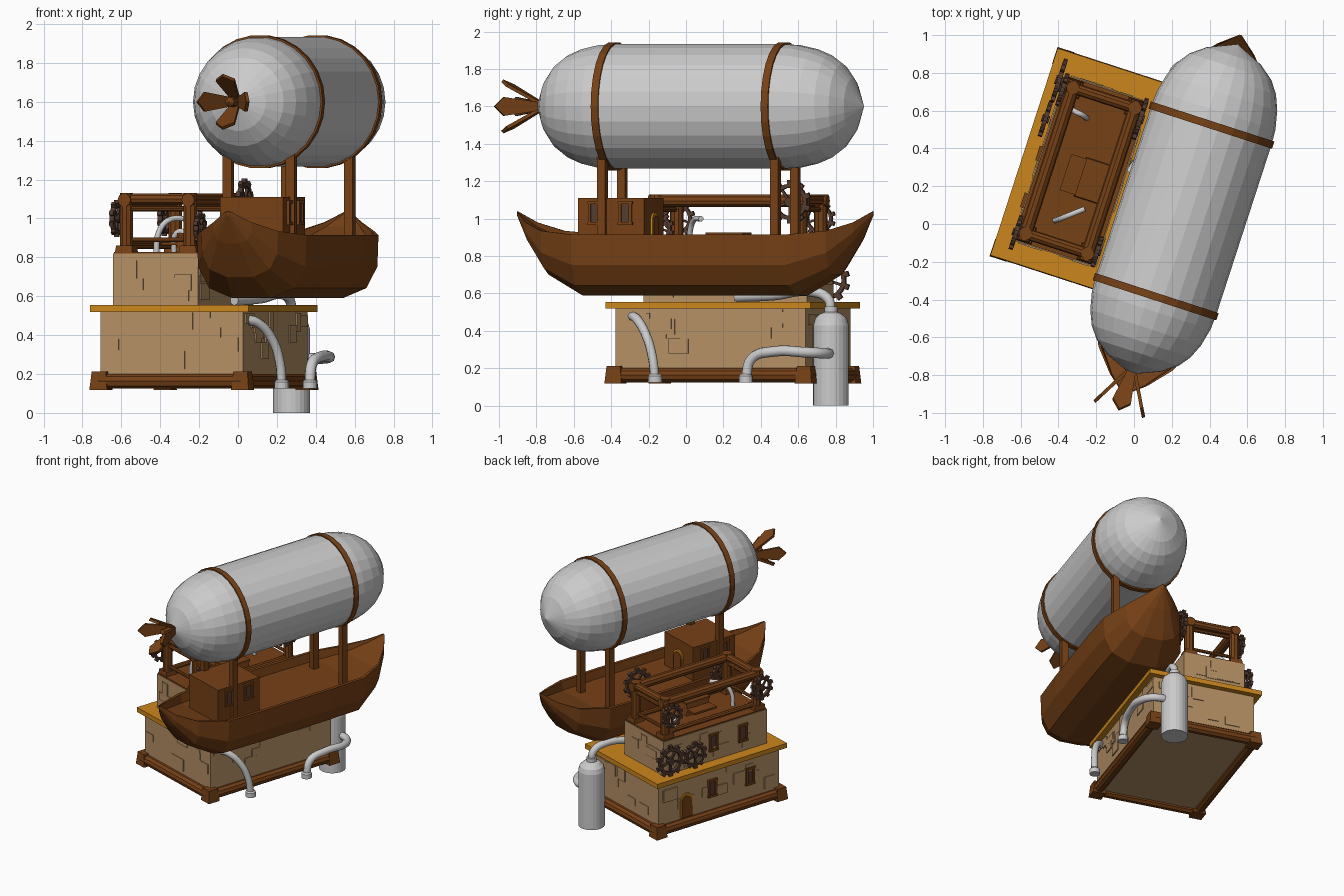
import bpy, bmesh, math, random
from mathutils import Matrix, Vector

if "Cube" in bpy.data.objects:
    bpy.data.objects.remove(bpy.data.objects["Cube"])

random.seed(4)
# Everything is built on straight axes, then turned 18 degrees about z
TURN = Matrix.Rotation(math.radians(-18), 4, 'Z')
ALONG_Y = Matrix.Rotation(math.radians(-90), 4, 'X')
ALONG_X = Matrix.Rotation(math.radians(90), 4, 'Y')
T = Matrix.Translation


def material(name, rgb):
    m = bpy.data.materials.new(name)
    m.diffuse_color = (*rgb, 1)
    m.use_nodes = True
    m.node_tree.nodes["Principled BSDF"].inputs["Base Color"].default_value = m.diffuse_color
    return m


WOOD = material("wood", (.18, .052, .008))
STONE = material("stone", (.46, .28, .13))
GOLD = material("gold", (.60, .24, .012))
DARK = material("dark_metal", (.09, .045, .03))


def finish(name, bm, mat=None):
    bmesh.ops.remove_doubles(bm, verts=bm.verts, dist=1e-5)
    bmesh.ops.recalc_face_normals(bm, faces=bm.faces)
    bm.transform(TURN)
    me = bpy.data.meshes.new(name)
    bm.to_mesh(me)
    bm.free()
    ob = bpy.data.objects.new(name, me)
    bpy.context.collection.objects.link(ob)
    if mat:
        me.materials.append(mat)
    return ob


def box(bm, c, s, M=Matrix(), taper=1.0):
    vs = bmesh.ops.create_cube(bm, size=1)['verts']
    for v in vs:
        k = taper if v.co.z > 0 else 1
        v.co = M @ Vector((c[0] + v.co.x * s[0] * k, c[1] + v.co.y * s[1] * k, c[2] + v.co.z * s[2]))


def lathe(bm, prof, n, M=Matrix(), closed=False):
    rings = [[bm.verts.new(M @ Vector((r * math.cos(2 * math.pi * i / n), r * math.sin(2 * math.pi * i / n), h)))
              for i in range(n)] for r, h in prof]
    pairs = list(zip(rings, rings[1:])) + ([(rings[-1], rings[0])] if closed else [])
    for a, b in pairs:
        for i in range(n):
            bm.faces.new((a[i], a[(i + 1) % n], b[(i + 1) % n], b[i]))


def rod(bm, p, q, r, n=10):
    p, q = Vector(p), Vector(q)
    M = T(p) @ (q - p).to_track_quat('Z', 'Y').to_matrix().to_4x4()
    L = (q - p).length
    lathe(bm, [(0, 0), (r, 0), (r, L), (0, L)], n, M)


def wall_at(u, v, z, deg):
    """x along the wall, y outward, z up"""
    return T((u, v, z)) @ Matrix.Rotation(math.radians(deg), 4, 'Z')


AX = .228  # airship centre line
# Balloon
cap = [(.335, 0), (.33, .08), (.308, .18), (.275, .26), (.228, .325), (.15, .385), (0, .45)]
prof = [(r, -.33 - h * .96) for r, h in reversed(cap)] + [(r, .625 + h) for r, h in cap]
bm = bmesh.new()
lathe(bm, prof, 26, T((AX, 0, 1.6)) @ ALONG_Y)
finish("balloon", bm)
bm = bmesh.new()
for v in (-.33, .625):
    lathe(bm, [(.325, -.02), (.344, -.02), (.344, .02), (.325, .02)], 26, T((AX, v, 1.6)) @ ALONG_Y, True)
finish("balloon_bands", bm, WOOD)

# Tail propeller: four swept blades
bm = bmesh.new()
lathe(bm, [(0, -.86), (.025, -.84), (.03, -.72), (0, -.72)], 8, T((AX, 0, 1.6)) @ ALONG_Y)
for i in range(4):
    M = T((AX, 0, 1.6)) @ Matrix.Rotation(i * math.pi / 2, 4, 'Y')
    pts = [(-.02, -.74, .005), (.02, -.74, .005), (.05, -.92, .105), (0, -.965, .13), (-.05, -.92, .105)]
    lo = [bm.verts.new(M @ Vector(p)) for p in pts]
    hi = [bm.verts.new(M @ (Vector(p) + Vector((0, .012, .014)))) for p in pts]
    bm.faces.new(lo)
    bm.faces.new(hi)
    for j in range(5):
        bm.faces.new((lo[j], lo[j - 1], hi[j - 1], hi[j]))
finish("tail_propeller", bm, WOOD)

# Boat hull: stations of (offset, width factor, gunwale z, keel z)
half = [(.3, 1, .915, .59), (.6, .97, .915, .59), (.8, .68, .935, .70), (.92, .34, .98, .87), (1.0, .02, 1.04, 1.015)]
stations = [(-s, w, g, k) for s, w, g, k in reversed(half)] + half
bm = bmesh.new()
loops = []
for s, w, g, k in stations:
    W = .305 * w
    side = [(.35 * W, k), (.78 * W, k + .16 * (g - k)), (.98 * W, k + .5 * (g - k)), (W, g), (.92 * W, g),
            (.88 * W, g - .2 * (g - k))]
    loops.append([bm.verts.new((AX + x, .126 + s, z)) for x, z in side + [(-x, z) for x, z in reversed(side)]])
for a, b in zip(loops, loops[1:]):
    for i in range(12):
        bm.faces.new((a[i - 1], a[i], b[i], b[i - 1]))
bm.faces.new(loops[0])
bm.faces.new(loops[-1])
finish("boat_hull", bm, WOOD)

# Struts and cabin
bm = bmesh.new()
for v in (-.34, .633):
    for u in (-.17, .17):
        box(bm, (AX + u, v, 1.09), (.048, .045, .49))
finish("balloon_struts", bm, WOOD)
bm = bmesh.new()
box(bm, (AX, -.293, .975), (.34, .37, .27))
finish("cabin", bm, WOOD)


def window(frame, pane, M, w=.07, h=.12):
    box(pane, (0, 0, 0), (w * .7, .012, h * .8), M)
    for s in (-1, 1):
        box(frame, (s * w * .42, 0, 0), (w * .22, .03, h), M)
        box(frame, (0, 0, s * h * .46), (w * 1.15, .034, h * .13), M)


def door(frame, pane, M, w=.09, h=.17):
    arch = [(-w / 2, 0)] + [(-w / 2 * math.cos(a), h - w / 2 + w / 2 * math.sin(a))
                            for a in [i * math.pi / 8 for i in range(9)]] + [(w / 2, 0)]
    for bmx, k, d in ((frame, 1.2, .01), (pane, .95, .016)):
        f = [bmx.verts.new(M @ Vector((x * k, d, z * (k * .4 + .6)))) for x, z in arch]
        b = [bmx.verts.new(M @ Vector((x * k, -.01, z * (k * .4 + .6)))) for x, z in arch]
        bmx.faces.new(f)
        bmx.faces.new(b)
        for i in range(len(f)):
            bmx.faces.new((f[i - 1], f[i], b[i], b[i - 1]))


# Windows and doors
fr, pane, gold = bmesh.new(), bmesh.new(), bmesh.new()
for v in (-.38, -.21):
    window(fr, pane, wall_at(AX + .17, v, 1.03, -90))
    window(fr, pane, wall_at(AX - .17, v, 1.03, 90))
for v in (.244, -.09):
    window(fr, pane, wall_at(-.629, v, .37, 90), h=.13)
for v in (.2, -.06):
    window(fr, pane, wall_at(-.585, v, .70, 90), h=.13)
door(gold, fr, wall_at(-.629, .475, .21, 90))
door(gold, fr, wall_at(AX, -.108, .85, 0))
finish("window_frames_and_doors", fr, WOOD)
finish("window_panes", pane, DARK)
finish("door_arches", gold, GOLD)

# Stone house, two storeys with randomly raised blocks
CU, CV = -.244, .184
bm = bmesh.new()
box(bm, (CU, CV, .34), (.77, 1.07, .38))
box(bm, (-.355, .18, .68), (.46, .92, .28))
for cu, cv, a, b, z0, z1 in ((CU, CV, .385, .535, .22, .52), (-.355, .18, .23, .46, .56, .815)):
    for deg, out, run in ((0, b, a), (90, a, b), (180, b, a), (-90, a, b)):
        for i in range(int(run * 22)):
            w, h = random.uniform(.06, .15), random.uniform(.05, .1)
            M = wall_at(cu, cv, 0, deg)
            box(bm, (random.uniform(-run + w / 2, run - w / 2), out,
                     random.uniform(z0 + h / 2, z1 - h / 2)), (w, random.uniform(.008, .016), h), M)
finish("stone_walls", bm, STONE)
bm = bmesh.new()
box(bm, (CU, CV, .537), (.856, 1.152, .036))
finish("terrace_slab", bm, GOLD)

# Base frame with flared corner blocks
bm = bmesh.new()
for s in (-1, 1):
    rod(bm, (CU + s * .385, CV - .54, .163), (CU + s * .385, CV + .54, .163), .04)
    rod(bm, (CU - .385, CV + s * .54, .163), (CU + .385, CV + s * .54, .163), .04)
    for t in (-1, 1):
        box(bm, (CU + s * .383, CV + t * .535, .165), (.095, .095, .095), taper=.8)
finish("base_frame", bm, WOOD)

# Roof, roof frame and hatch
bm = bmesh.new()
box(bm, (-.355, .18, .822), (.45, .91, .012))
U, V = (-.53, -.185), (-.225, .585)
for u in U:
    rod(bm, (u, V[0] - .04, 1.095), (u, V[1] + .04, 1.095), .035)
    rod(bm, (u, V[0], .86), (u, V[1], .86), .018, 8)
    for v in V:
        rod(bm, (u, v, .82), (u, v, 1.13), .036)
        box(bm, (u, v, .84), (.095, .095, .04), taper=.9)
for v in V:
    rod(bm, (U[0] - .03, v, 1.1), (U[1] + .03, v, 1.1), .03)
    rod(bm, (U[0], v, 1.05), (U[1], v, 1.05), .014, 8)
    rod(bm, (U[0], v, .89), (U[1], v, .89), .012, 8)
box(bm, (-.27, .15, .865), (.16, .22, .09), taper=.85)
box(bm, (-.37, .15, .87), (.12, .2, .015), Matrix.Identity(4))
box(bm, (-.27, .15, .918), (.15, .21, .015))
finish("roof_frame", bm, WOOD)


def gear(bm, u, v, z, r):
    M = T((u, v, z)) @ ALONG_X
    lathe(bm, [(.66 * r, -.012), (.84 * r, -.012), (.84 * r, .012), (.66 * r, .012)], 20, M, True)
    lathe(bm, [(0, -.02), (.22 * r, -.02), (.22 * r, .02), (0, .02)], 10, M)
    for i in range(10):
        R = M @ Matrix.Rotation(i * math.pi / 5, 4, 'Z')
        box(bm, (.91 * r, 0, 0), (.2 * r, .24 * r, .022), R)
        if i % 2 == 0:
            box(bm, (.43 * r, 0, 0), (.54 * r, .12 * r, .014), R)


# Gears on the roof frame and left wall
bm = bmesh.new()
for g in ((-.58, -.235, 1.0, .095), (-.58, .56, 1.0, .09), (-.14, .54, 1.09, .115), (-.14, -.2, .95, .085),
          (-.612, .60, .67, .12), (-.618, .385, .66, .1)):
    gear(bm, *g)
finish("gears", bm, DARK)

# Grey tank (world position brought onto straight axes)
bm = bmesh.new()
tank = TURN.inverted() @ Vector((.275, .775, 0))
lathe(bm, [(0, 0), (.095, 0), (.095, .43), (.085, .465), (.06, .49), (.035, .5), (.035, .53), (0, .53)], 24, T(tank))
for x, y in ((.37, .32), (.225, -.165)):
    lathe(bm, [(0, .125), (.037, .125), (.037, .16), (.028, .17), (0, .17)], 16,
          T(TURN.inverted() @ Vector((x, y, 0))))
finish("tank_and_pipe_collars", bm)


def pipe(name, pts, r):
    cu = bpy.data.curves.new(name, 'CURVE')
    cu.dimensions = '3D'
    cu.bevel_depth, cu.bevel_resolution, cu.resolution_u, cu.use_fill_caps = r, 2, 6, True
    sp = cu.splines.new('BEZIER')
    sp.bezier_points.add(len(pts) - 1)
    for b, p in zip(sp.bezier_points, pts):
        b.co = p
        b.handle_left_type = b.handle_right_type = 'AUTO'
    bpy.context.collection.objects.link(bpy.data.objects.new(name, cu))


pipe("tank_top_pipe", [(.275, .775, .5), (.27, .76, .57), (.23, .67, .61), (.12, .47, .59), (-.02, .27, .58)], .027)
pipe("tank_side_pipe", [(.3, .775, .28), (.42, .74, .28), (.47, .65, .285), (.43, .47, .29), (.38, .35, .25),
                        (.37, .32, .13)], .028)
pipe("wall_pipe", [(.04, -.29, .48), (.10, -.265, .465), (.175, -.215, .38), (.215, -.18, .26), (.225, -.165, .13)], .025)
pipe("roof_pipe_front", [(-.42, .02, .82), (-.41, .02, .92), (-.36, .04, .99), (-.26, .08, 1.0)], .015)
pipe("roof_pipe_back", [(-.33, .62, .82), (-.32, .6, .92), (-.28, .58, .93), (-.25, .56, .82)], .015)
